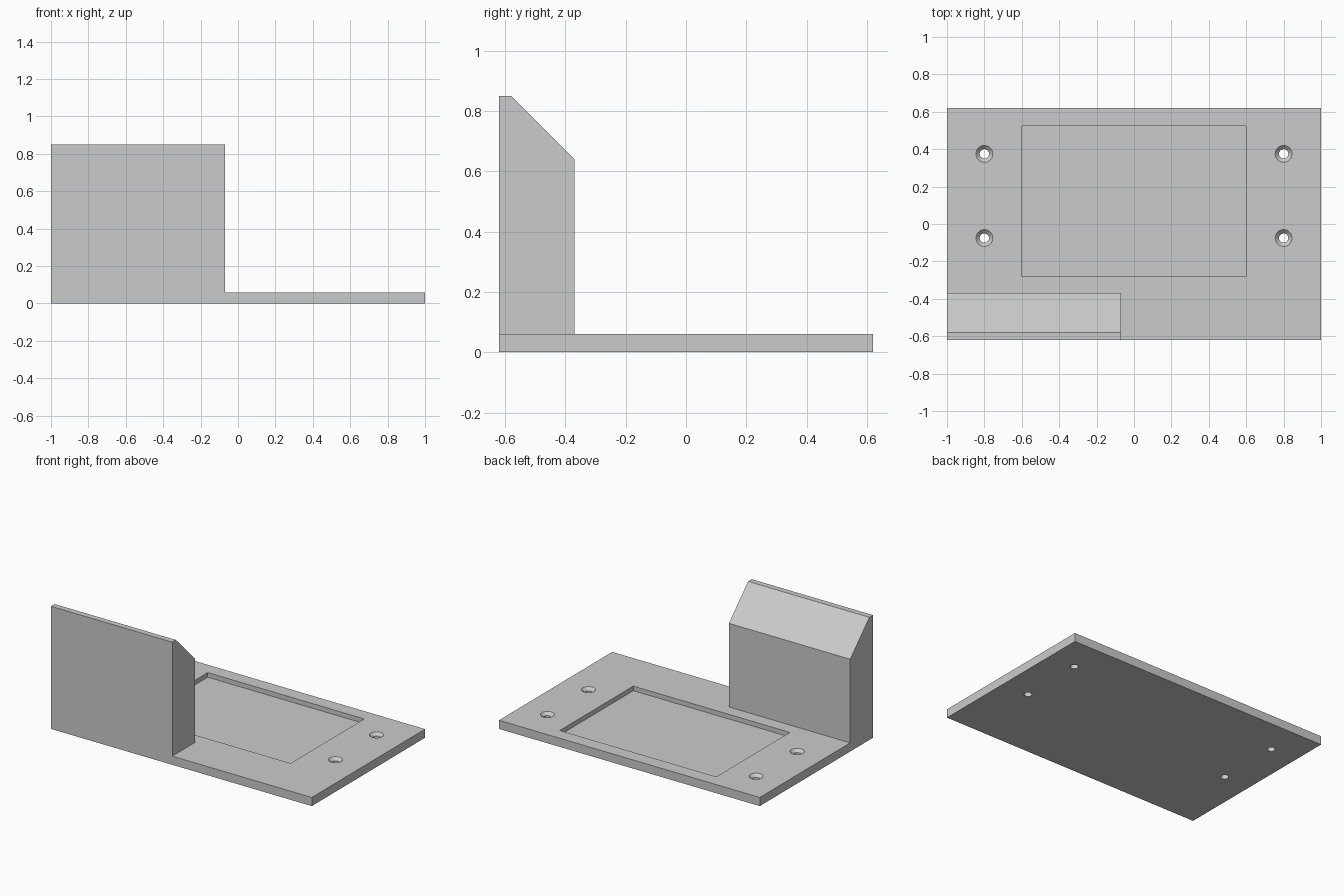
import bpy
import bmesh
from mathutils import Matrix, Vector

default = bpy.data.objects.get("Cube")
if default:
    bpy.data.objects.remove(default, do_unlink=True)

# Single plain material
grey = bpy.data.materials.new("plain_grey")
grey.use_nodes = True
grey.diffuse_color = (0.6, 0.6, 0.6, 1)
grey.node_tree.nodes["Principled BSDF"].inputs["Base Color"].default_value = grey.diffuse_color


def add_object(name, bm):
    mesh = bpy.data.meshes.new(name)
    bmesh.ops.recalc_face_normals(bm, faces=bm.faces)
    bm.to_mesh(mesh)
    bm.free()
    mesh.materials.append(grey)
    obj = bpy.data.objects.new(name, mesh)
    bpy.context.scene.collection.objects.link(obj)
    return obj


def side_extrusion(name, profile, x0, x1):
    """Extrude a (y, z) outline along x."""
    bm = bmesh.new()
    face = bm.faces.new([bm.verts.new((x0, y, z)) for y, z in profile])
    ext = bmesh.ops.extrude_face_region(bm, geom=[face])["geom"]
    verts = [v for v in ext if isinstance(v, bmesh.types.BMVert)]
    bmesh.ops.translate(bm, verts=verts, vec=(x1 - x0, 0, 0))
    return add_object(name, bm)


def box(name, x0, x1, y0, y1, z0, z1):
    return side_extrusion(name, [(y0, z0), (y1, z0), (y1, z1), (y0, z1)], x0, x1)


def cone(name, x, y, z0, z1, r0, r1):
    bm = bmesh.new()
    bmesh.ops.create_cone(bm, cap_ends=True, segments=48, radius1=r0, radius2=r1,
                          depth=z1 - z0, matrix=Matrix.Translation(Vector((x, y, (z0 + z1) / 2))))
    return add_object(name, bm)


def combine(target, other, operation):
    """Apply a boolean and remove the helper object."""
    other.hide_render = True
    mod = target.modifiers.new(operation.lower(), "BOOLEAN")
    mod.operation = operation
    mod.solver = "EXACT"
    mod.object = other
    bpy.context.view_layer.objects.active = target
    bpy.ops.object.modifier_apply(modifier=mod.name)
    bpy.data.objects.remove(other, do_unlink=True)


# Base plate and chamfered upright, joined flush at the front
TOP, FRONT = 0.06, -0.62
bracket = box("bracket_plate", -1, 1, FRONT, 0.62, 0, TOP)
upright = side_extrusion(
    "upright_block",
    [(FRONT, 0), (-0.37, 0), (-0.37, 0.64), (-0.58, 0.85), (FRONT, 0.85)], -1, -0.07)
combine(bracket, upright, "UNION")

# Shallow rectangular pocket
combine(bracket, box("pocket_cutter", -0.6, 0.6, -0.28, 0.525, 0.028, 0.2), "DIFFERENCE")

# Four countersunk screw holes
for x in (-0.8, 0.8):
    for y in (-0.075, 0.375):
        combine(bracket, cone("hole_cutter", x, y, -0.1, 0.2, 0.025, 0.025), "DIFFERENCE")
        combine(bracket, cone("countersink_cutter", x, y, 0.035, TOP + 0.005, 0.02, 0.05), "DIFFERENCE")

# Smooth hole walls, crisp edges elsewhere
bpy.ops.object.select_all(action="DESELECT")
bracket.select_set(True)
bpy.context.view_layer.objects.active = bracket
bpy.ops.object.shade_smooth_by_angle(angle=0.5)
